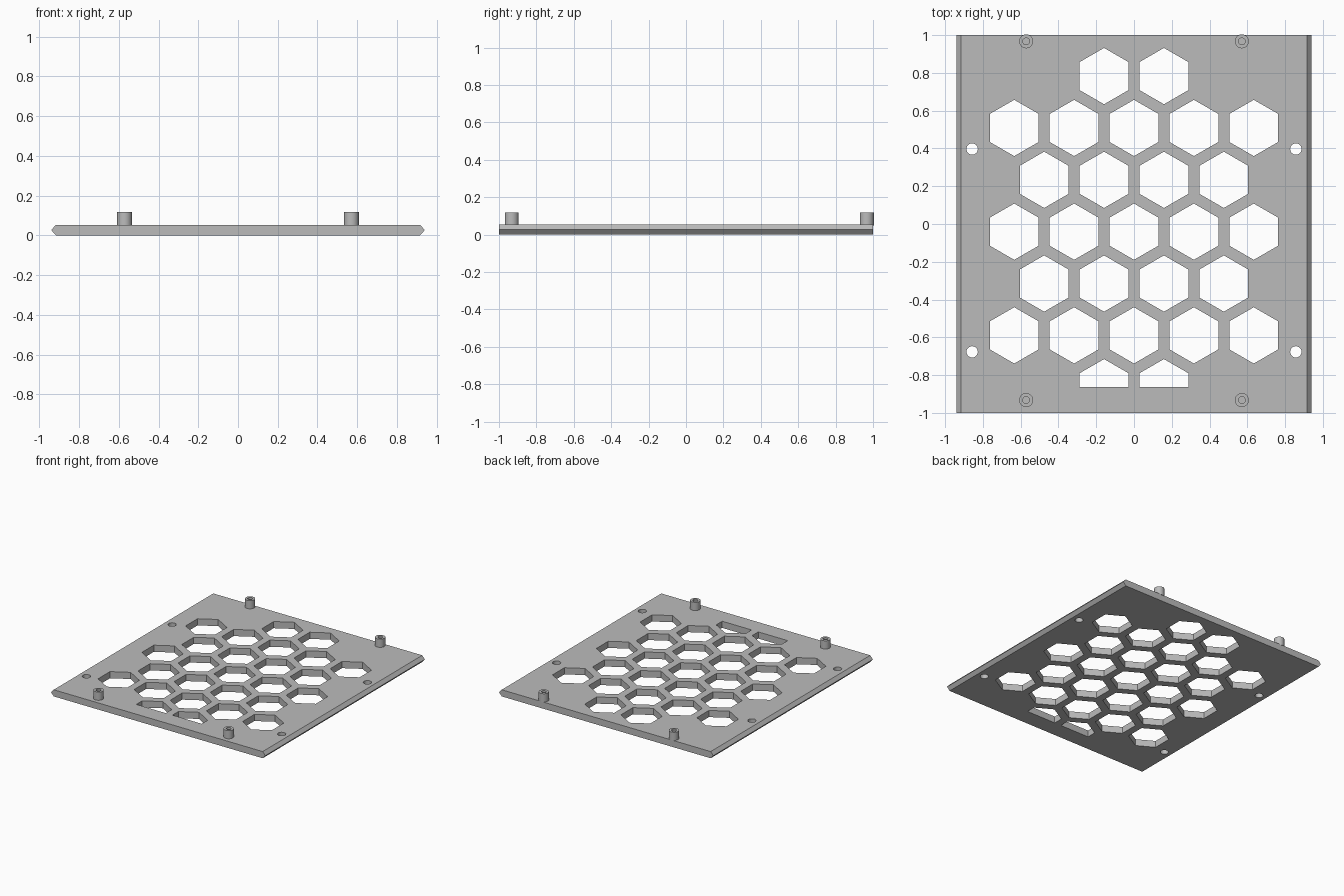
import bpy, bmesh, math

if "Cube" in bpy.data.objects:
    bpy.data.objects.remove(bpy.data.objects["Cube"])

THICK, HALF_X, EDGE = 0.053, 0.94, 0.023
PITCH, HEX_R = 0.317, 0.149
ROW = PITCH * math.sqrt(3) / 2

grey = bpy.data.materials.new("grey")
grey.diffuse_color = (0.5, 0.5, 0.5, 1)
grey.use_nodes = True
grey.node_tree.nodes["Principled BSDF"].inputs["Base Color"].default_value = grey.diffuse_color


def finish(name, bm):
    bmesh.ops.recalc_face_normals(bm, faces=bm.faces[:])
    me = bpy.data.meshes.new(name)
    bm.to_mesh(me)
    bm.free()
    me.materials.append(grey)
    ob = bpy.data.objects.new(name, me)
    bpy.context.collection.objects.link(ob)
    return ob


def extrude(bm, points, offset):
    """Close a 3D outline and push it along the offset."""
    face = bm.faces.new([bm.verts.new(p) for p in points])
    new = bmesh.ops.extrude_face_region(bm, geom=[face])["geom"]
    verts = [g for g in new if isinstance(g, bmesh.types.BMVert)]
    bmesh.ops.translate(bm, vec=offset, verts=verts)


def ring(x, y, r, n, z, turn=0.0):
    return [(x + r * math.cos(turn + i * math.tau / n),
             y + r * math.sin(turn + i * math.tau / n), z) for i in range(n)]


# Plate with pointed long edges
bm = bmesh.new()
a, b = HALF_X, HALF_X - EDGE
profile = [(-b, 0), (b, 0), (a, THICK / 2), (b, THICK), (-b, THICK), (-a, THICK / 2)]
extrude(bm, [(x, -1, z) for x, z in profile], (0, 2, 0))
plate = finish("vent_plate", bm)

# Cutter: honeycomb rows (the last row keeps only its back half) and screw holes
bm = bmesh.new()
for row, count in enumerate((2, 5, 4, 5, 4, 5, 2)):
    y = 0.783 - row * ROW
    for i in range(count):
        x = (i - (count - 1) / 2) * PITCH
        pts = ring(x, y, HEX_R, 6, -0.1, math.pi / 6)
        if row == 6:
            w = HEX_R * math.cos(math.pi / 6)
            pts = [(x + w, y, -0.1)] + pts[:3] + [(x - w, y, -0.1)]
        extrude(bm, pts, (0, 0, 0.3))
for x in (-0.857, 0.857):
    for y in (0.397, -0.677):
        extrude(bm, ring(x, y, 0.03, 32, -0.1), (0, 0, 0.3))
cutter = finish("hole_cutter", bm)
cutter.hide_render = True

mod = plate.modifiers.new("holes", "BOOLEAN")
mod.operation, mod.solver, mod.object = "DIFFERENCE", "EXACT", cutter
bpy.context.view_layer.objects.active = plate
plate.select_set(True)
bpy.ops.object.modifier_apply(modifier=mod.name)
bpy.data.objects.remove(cutter)

# Hollow standoffs: lathe of a tube section, open down to the plate
section = [(0.037, THICK - 0.003), (0.037, 0.118), (0.018, 0.118), (0.018, THICK + 0.001)]
for x, side in ((-0.571, "left"), (0.571, "right")):
    for y, end in ((-0.932, "front"), (0.967, "back")):
        bm = bmesh.new()
        loops = [[bm.verts.new(p) for p in ring(x, y, r, 32, z)] for r, z in section]
        for lo, hi in zip(loops, loops[1:]):
            for i in range(32):
                j = (i + 1) % 32
                bm.faces.new((lo[i], lo[j], hi[j], hi[i]))
        bm.faces.new(loops[0])
        bm.faces.new(loops[-1])
        post = finish(f"standoff_{end}_{side}", bm)
        bpy.ops.object.select_all(action="DESELECT")
        post.select_set(True)
        bpy.context.view_layer.objects.active = post
        bpy.ops.object.shade_smooth_by_angle()
